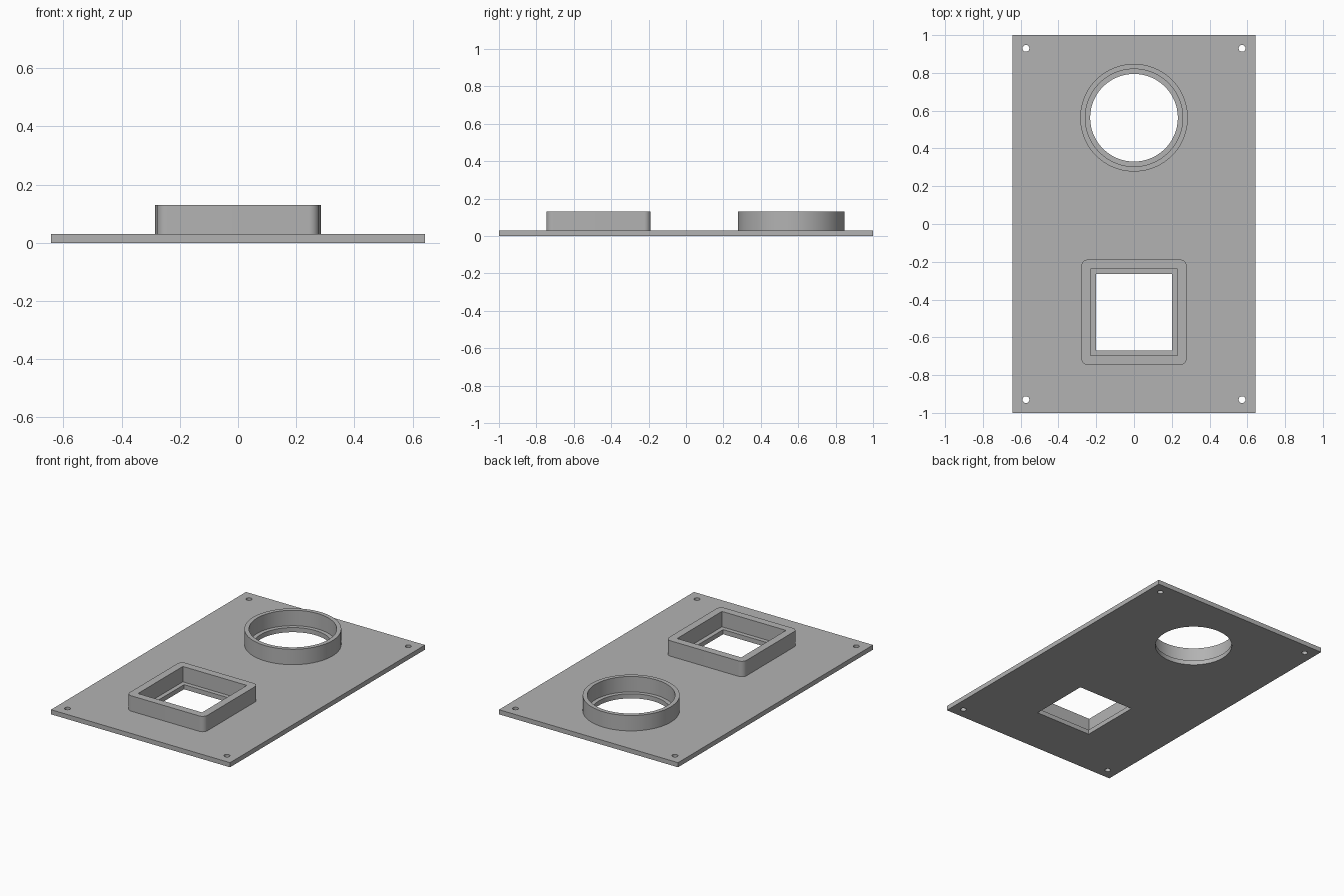
import bpy, bmesh
from math import cos, sin, pi, radians

cube = bpy.data.objects.get("Cube")
if cube:
    bpy.data.objects.remove(cube)

grey = bpy.data.materials.new("plain grey")
grey.use_nodes = True
colour = (0.45, 0.45, 0.45, 1)
grey.diffuse_color = colour
grey.node_tree.nodes["Principled BSDF"].inputs["Base Color"].default_value = colour


def circle(x, y, r, n=96):
    return [(x + r * cos(2 * pi * i / n), y + r * sin(2 * pi * i / n)) for i in range(n)]


def rectangle(x, y, hx, hy, r=0, steps=10):
    """Rectangle outline with optional rounded corners."""
    if not r:
        return [(x - hx, y - hy), (x + hx, y - hy), (x + hx, y + hy), (x - hx, y + hy)]
    points = []
    for k, (sx, sy) in enumerate(((1, 1), (-1, 1), (-1, -1), (1, -1))):
        for i in range(steps + 1):
            a = pi / 2 * (k + i / steps)
            points.append((x + sx * (hx - r) + r * cos(a), y + sy * (hy - r) + r * sin(a)))
    return points


def prism(name, outline, z0, z1):
    bm = bmesh.new()
    face = bm.faces.new([bm.verts.new((x, y, z0)) for x, y in outline])
    top = bmesh.ops.extrude_face_region(bm, geom=[face])["geom"]
    verts = [v for v in top if isinstance(v, bmesh.types.BMVert)]
    bmesh.ops.translate(bm, verts=verts, vec=(0, 0, z1 - z0))
    bmesh.ops.recalc_face_normals(bm, faces=bm.faces)
    mesh = bpy.data.meshes.new(name)
    bm.to_mesh(mesh)
    bm.free()
    mesh.materials.append(grey)
    obj = bpy.data.objects.new(name, mesh)
    bpy.context.collection.objects.link(obj)
    return obj


def pierced(name, outline, z0, z1, holes):
    """Prism with straight through-holes."""
    obj = prism(name, outline, z0, z1)
    bpy.context.view_layer.objects.active = obj
    for hole in holes:
        cutter = prism("cutter", hole, -1, 1)
        cutter.hide_render = True
        mod = obj.modifiers.new("hole", "BOOLEAN")
        mod.operation, mod.solver, mod.object = "DIFFERENCE", "EXACT", cutter
        bpy.ops.object.modifier_apply(modifier=mod.name)
        bpy.data.objects.remove(cutter)
    bpy.ops.object.select_all(action="DESELECT")
    obj.select_set(True)
    bpy.ops.object.shade_smooth_by_angle(angle=radians(30))
    return obj


THICK, TOP, SINK = 0.03, 0.13, 0.01
ROUND_Y, SQUARE_Y = 0.5625, -0.4675

# Base plate: round and square openings plus four screw holes
screws = [circle(sx * 0.572, sy * 0.93, 0.018, 32) for sx in (-1, 1) for sy in (-1, 1)]
pierced("base_plate", rectangle(0, 0, 0.643, 1), 0, THICK,
        [circle(0, ROUND_Y, 0.232), rectangle(0, SQUARE_Y, 0.202, 0.202)] + screws)

# Raised collars, wider inside than the openings so a ledge remains
pierced("round_collar", circle(0, ROUND_Y, 0.285), THICK - SINK, TOP,
        [circle(0, ROUND_Y, 0.258)])
pierced("square_collar", rectangle(0, SQUARE_Y, 0.279, 0.279, 0.035), THICK - SINK, TOP,
        [rectangle(0, SQUARE_Y, 0.23, 0.23)])
